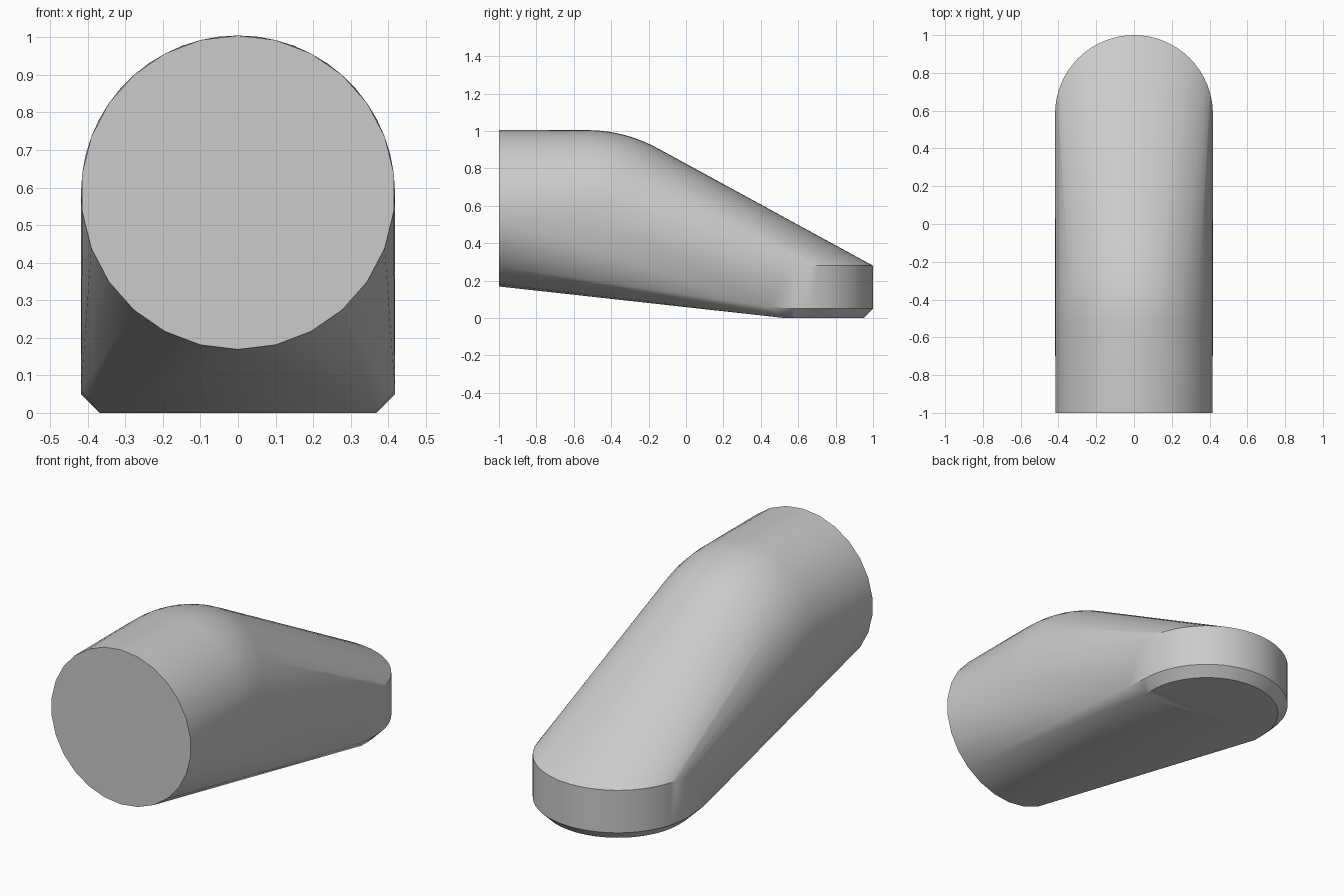
import bpy, bmesh
from math import sin, cos, pi, radians

cube = bpy.data.objects.get("Cube")
if cube:
    bpy.data.objects.remove(cube, do_unlink=True)

R = 0.418            # tube and toe radius
AXIS_Z = 0.587       # height of the straight tube's axis
BEND_Y = -0.53       # where the bend starts
BEND_R = 0.37        # bend radius of the axis
BEND = radians(28.7)
TOE_Y = 1 - R

grey = bpy.data.materials.new("light_grey")
grey.use_nodes = True
colour = (0.6, 0.6, 0.6, 1)
grey.diffuse_color = colour
grey.node_tree.nodes["Principled BSDF"].inputs["Base Color"].default_value = colour

bm = bmesh.new()


def tube_ring(y, z, tilt, sides):
    """Circle across the tube, leaning forward by the tilt angle."""
    for i in range(sides):
        a = 2 * pi * i / sides
        up = -R * cos(a)
        bm.verts.new((R * sin(a), y + up * sin(tilt), z + up * cos(tilt)))


def toe_ring(radius, z, steps=32):
    """Half circle around the back of the toe."""
    for i in range(steps + 1):
        a = pi * i / steps
        bm.verts.new((radius * cos(a), TOE_Y + radius * sin(a), z))


# Flat front end and straight tube
tube_ring(-1, AXIS_Z, 0, 26)

# Bend from the tube into the ramp
STEPS = 10
for i in range(STEPS + 1):
    t = BEND * i / STEPS
    tube_ring(BEND_Y + BEND_R * sin(t), AXIS_Z - BEND_R * (1 - cos(t)), t, 52)

# Rounded toe with a chamfered sole
toe_ring(R, 0.28)
toe_ring(R, 0.05)
toe_ring(R - 0.05, 0)
for side in (-1, 1):
    bm.verts.new((side * R, 0.44, 0.06))
    bm.verts.new((side * (R - 0.05), 0.53, 0))

# Skin the sections into one solid
hull = bmesh.ops.convex_hull(bm, input=bm.verts[:])
inner = {e for e in hull["geom_interior"] + hull["geom_unused"]
         if isinstance(e, bmesh.types.BMVert) and e.is_valid}
bmesh.ops.delete(bm, geom=list(inner), context="VERTS")
bmesh.ops.dissolve_limit(bm, angle_limit=radians(0.2), verts=bm.verts[:], edges=bm.edges[:])
bmesh.ops.recalc_face_normals(bm, faces=bm.faces[:])

mesh = bpy.data.meshes.new("bent_tube_foot")
bm.to_mesh(mesh)
bm.free()
mesh.materials.append(grey)
body = bpy.data.objects.new("bent_tube_foot", mesh)
bpy.context.collection.objects.link(body)

bpy.ops.object.select_all(action="DESELECT")
body.select_set(True)
bpy.context.view_layer.objects.active = body
bpy.ops.object.shade_smooth_by_angle(angle=radians(30))
